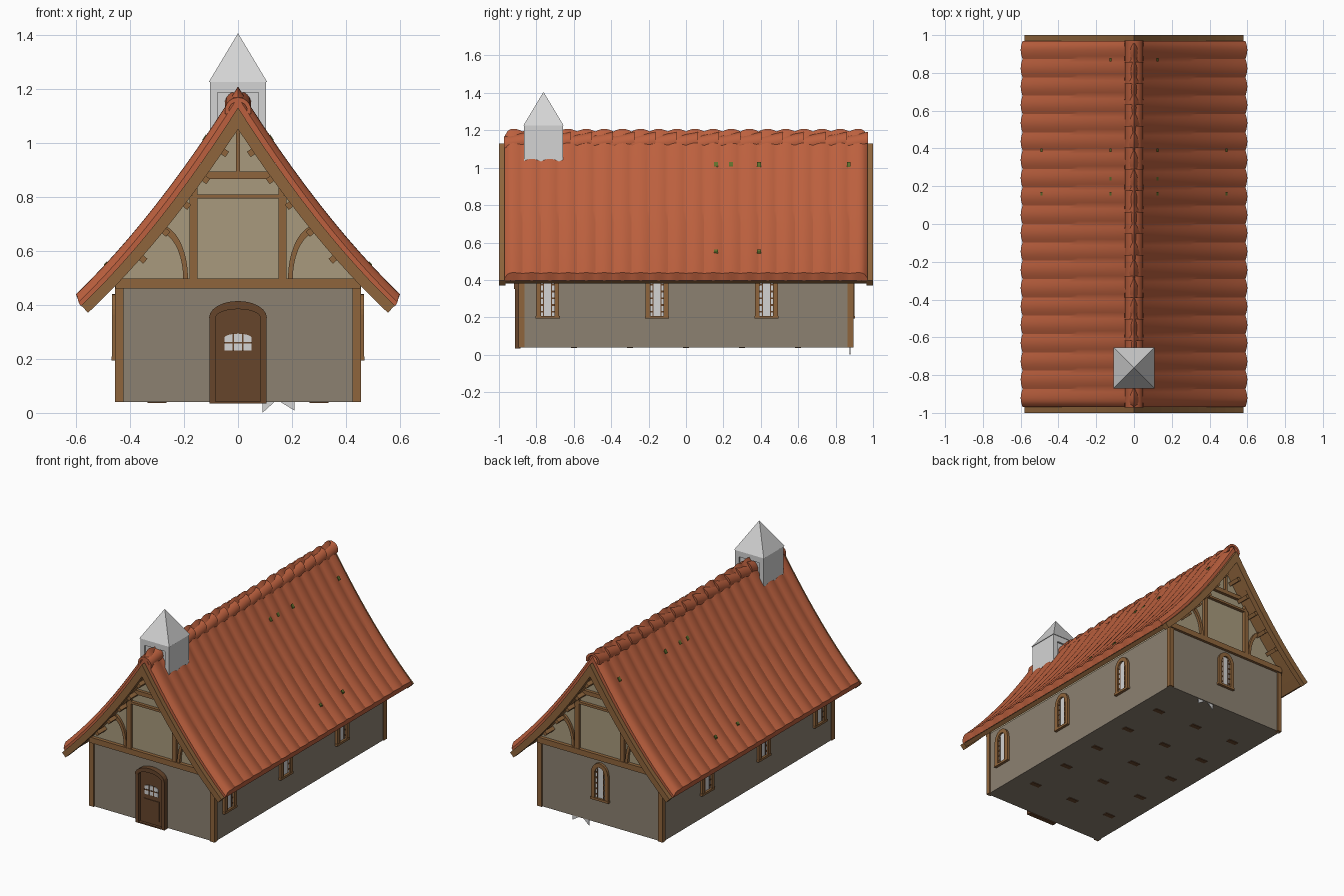
import bpy, bmesh, math
from mathutils import Matrix

if "Cube" in bpy.data.objects:
    bpy.data.objects.remove(bpy.data.objects["Cube"])

def mat(name, r, g, b):
    m = bpy.data.materials.new(name)
    m.diffuse_color = [((c / 255 + 0.055) / 1.055) ** 2.4 for c in (r, g, b)] + [1]
    m.use_nodes = True
    m.node_tree.nodes["Principled BSDF"].inputs["Base Color"].default_value = m.diffuse_color
    return m

WOOD = mat("timber", 143, 101, 60)
DARK = mat("dark_door_wood", 102, 69, 43)
WALL = mat("stone_wall", 140, 129, 113)
GABLE = mat("gable_plaster", 168, 154, 125)
TILE = mat("roof_tile", 188, 96, 62)
PALE = mat("pale_grey", 212, 212, 212)
MOSS = mat("moss", 96, 112, 45)

def loft(name, rings, m, smooth=False):
    """Skin a list of equal closed rings and cap both ends."""
    bm = bmesh.new()
    vs = [[bm.verts.new(p) for p in r] for r in rings]
    n = len(rings[0])
    for a, b in zip(vs, vs[1:]):
        for i in range(n):
            bm.faces.new((a[i], a[(i + 1) % n], b[(i + 1) % n], b[i]))
    bm.faces.new(vs[0])
    bm.faces.new(vs[-1])
    bmesh.ops.recalc_face_normals(bm, faces=bm.faces)
    me = bpy.data.meshes.new(name)
    bm.to_mesh(me)
    bm.free()
    me.materials.append(m)
    ob = bpy.data.objects.new(name, me)
    bpy.context.collection.objects.link(ob)
    if smooth:
        bpy.ops.object.select_all(action='DESELECT')
        ob.select_set(True)
        bpy.context.view_layer.objects.active = ob
        bpy.ops.object.shade_smooth_by_angle(angle=math.radians(30))
    return ob

def prism(name, pts, axis, a, b, m):
    """Extrude a 2D profile along x or y from a to b."""
    f = (lambda u, v, d: (u, d, v)) if axis == 'y' else (lambda u, v, d: (d, u, v))
    return loft(name, [[f(u, v, d) for u, v in pts] for d in (a, b)], m)

def box(name, x0, x1, y0, y1, z0, z1, m):
    return prism(name, [(x0, z0), (x1, z0), (x1, z1), (x0, z1)], 'y', y0, y1, m)

def arch(w, z0, zs, rise, c=0, n=12):
    """Arched outline, from bottom left over the top to bottom right."""
    top = [(c - w * math.cos(math.pi * i / n), zs + rise * math.sin(math.pi * i / n)) for i in range(n + 1)]
    return [(c - w, z0)] + top + [(c + w, z0)]

# Curved roof lines: inner timber edge, timber/tile joint, outer tile surface
def z_in(x): return 1.05 - 1.52 * abs(x) + 0.532 * x * x
def z_mid(x): return 1.13 - 1.57 * abs(x) + 0.53 * x * x
def z_out(x): return 1.20 - 1.60 * abs(x) + 0.53 * x * x

def line(f, xe, dz=0, n=12):
    return [(xe * i / n, f(xe * i / n) + dz) for i in range(-n, n + 1)]

# Walls and gable body
box("walls", -0.45, 0.45, -0.885, 0.885, 0.04, 0.47, WALL)
prism("gable", [(-0.44, 0.462)] + line(z_in, 0.44, 0.01) + [(0.44, 0.462)], 'y', -0.88, 0.88, GABLE)

# Roof timber deck and bargeboards
prism("roof_deck", line(z_mid, 0.58, -0.002) + line(z_in, 0.557, 0.012)[::-1], 'y', -0.968, 0.968, WOOD)
for s in (-1, 1):
    prism("bargeboard", line(z_mid, 0.58) + line(z_in, 0.555)[::-1], 'y', s * 0.965, s * 1.0, WOOD)

# Tiled roof covering: barrel waves along the length, rounded at the ends
rings, waves, per = [], 20, 6
for j in range(waves * per + 1):
    y = -0.97 + 1.94 * j / (waves * per)
    w = abs(math.sin(math.pi * j / per))
    drop = 0.025 * max(0, (abs(y) - 0.94) / 0.03) ** 2
    top = line(z_out, 0.59 + 0.01 * w, 0.014 * w - 0.006 - drop)
    rings.append([(x, y, z) for x, z in top + line(z_mid, 0.582)[::-1]])
loft("roof_tiles", rings, TILE, True)

# Ridge tiles: overlapping tilted half pipes
for k in range(17):
    y0 = -0.972 + k * 0.1135
    ring = []
    for y, zc in ((y0, 1.118), (y0 + 0.128, 1.143)):
        arc = [math.radians(-15 + 210 * i / 14) for i in range(15)]
        ring.append([(0.049 * math.cos(a), y, zc + 0.049 * math.sin(a)) for a in arc] +
                    [(0.034 * math.cos(a), y, zc + 0.034 * math.sin(a)) for a in arc[::-1]])
    loft("ridge_tile", ring, TILE, True)

# Moss flecks on both slopes
for s in (-1, 1):
    for y, x in ((0.16, 0.125), (0.24, 0.125), (0.39, 0.125), (0.87, 0.125), (0.16, 0.49), (0.39, 0.49)):
        pts = [(s * (x + d), z_out(x + d) + o) for d, o in ((-.006, .004), (.006, .004), (.006, .013), (-.006, .013))]
        prism("moss_fleck", pts, 'y', y - 0.01, y + 0.01, MOSS)

# Purlins under the slopes
for s in (-1, 1):
    for x in (0.05, 0.12, 0.19, 0.268, 0.352):
        a = math.atan(1.52 - 1.064 * x) + math.pi / 4
        pts = [(s * (x + 0.017 * math.cos(a + k * math.pi / 2)),
                z_in(x) - 0.012 - 0.017 * math.sin(a + k * math.pi / 2)) for k in range(4)]
        prism("purlin", pts, 'y', -0.965, 0.965, WOOD)

# Timber framing, the same on front and back
for s in (-1, 1):
    ya, yb = s * 0.87, s * 0.9
    box("tie_beam", -0.453, 0.453, ya, s * 0.903, 0.46, 0.497, WOOD)
    box("lower_collar", -0.15, 0.15, ya, yb, 0.793, 0.808, WOOD)
    box("upper_collar", -0.125, 0.125, ya, yb, 0.865, 0.893, WOOD)
    box("king_post", -0.007, 0.007, ya, yb, 0.893, 1.06, WOOD)
    for t in (-1, 1):
        box("corner_post", t * 0.424, t * 0.456, s * 0.863, s * 0.895, 0.04, 0.47, WOOD)
        box("queen_post", t * 0.15, t * 0.18, ya, yb, 0.497, 0.80, WOOD)
        prism("queen_post_head", [(t * 0.15, 0.79), (t * 0.18, 0.79), (t * 0.175, 0.8), (t * 0.15, 0.835)],
              'y', ya, yb, WOOD)
        arc = [math.radians(75 * i / 8) for i in range(9)]
        pts = [(t * (0.293 - r * math.cos(a)), 0.497 + 1.85 * r * math.sin(a)) for r in (0.108,) for a in arc]
        pts += [(t * (0.293 - r * math.cos(a)), 0.497 + 1.9 * r * math.sin(a)) for r in (0.09,) for a in arc[::-1]]
        prism("curved_brace", pts, 'y', ya, s * 0.897, WOOD)

# Front door
F = -0.885
prism("door_leaf", arch(0.085, 0.04, 0.352, 0.032), 'y', F, -0.897, DARK)
prism("door_frame", arch(0.105, 0.04, 0.352, 0.06) + arch(0.083, 0.04, 0.352, 0.032)[::-1], 'y', F, -0.915, DARK)
prism("door_hood", arch(0.107, 0.345, 0.352, 0.062)[1:-1] + arch(0.085, 0.345, 0.352, 0.034)[1:-1][::-1],
      'y', F, -0.92, DARK)
prism("door_window", arch(0.05, 0.23, 0.278, 0.015), 'y', F, -0.901, PALE)
for x in (-0.017, 0.017):
    box("door_muntin", x - 0.003, x + 0.003, F, -0.904, 0.23, 0.294, DARK)
box("door_muntin", -0.05, 0.05, F, -0.904, 0.257, 0.263, DARK)
box("door_panel", -0.055, 0.055, F, -0.901, 0.07, 0.2, DARK)
box("door_sill", -0.105, 0.105, F, -0.915, 0.034, 0.042, DARK)

# Arched windows: three per long side, one at the back
def window(axis, c, d, s):
    prism("window_glass", arch(0.04, 0.2, 0.365, 0.05, c), axis, s * (d - 0.01), s * (d + 0.004), PALE)
    prism("window_frame", arch(0.062, 0.195, 0.365, 0.075, c) + arch(0.036, 0.195, 0.365, 0.048, c)[::-1],
          axis, s * (d - 0.01), s * (d + 0.016), WOOD)
    bar = lambda n, u0, u1, z0, z1, e, m: prism(n, [(u0, z0), (u1, z0), (u1, z1), (u0, z1)], axis,
                                                s * (d - 0.01), s * (d + e), m)
    bar("window_sill", c - 0.065, c + 0.065, 0.193, 0.208, 0.018, WOOD)
    for t in (-1, 1):
        bar("window_lead", c + t * 0.019, c + t * 0.024, 0.205, 0.4, 0.007, DARK)
        for k in range(5):
            z = 0.225 + k * 0.036
            bar("window_tie", c + t * 0.022, c + t * 0.037, z, z + 0.01, 0.007, DARK)

for s in (-1, 1):
    for y in (-0.74, -0.155, 0.43):
        window('x', y, 0.45, s)
window('y', 0, 0.885, 1)

# Floor plates on the underside
for x in (-0.3, 0, 0.3):
    for y in (-0.6, -0.3, 0, 0.3, 0.6):
        box("floor_plate", x - 0.035, x + 0.035, y - 0.016, y + 0.016, 0.036, 0.041, DARK)

# Pale shards below the back wall
prism("pale_shard", [(0.09, 0.045), (0.09, 0.0), (0.14, 0.045)], 'y', 0.875, 0.879, PALE)
prism("pale_shard", [(0.15, 0.045), (0.21, 0.008), (0.21, 0.045)], 'y', 0.875, 0.879, PALE)

# Bell turret: toothed side walls, open-framed ends with recessed panels, pyramid cap
Y, H = -0.762, 0.104
teeth = [(-H + 2 * H * i / 6, 1.035 if i % 2 else 1.002) for i in range(7)]
panel = [(-H, 1.228)] + teeth + [(H, 1.228)]
for s in (-1, 1):
    prism("turret_side", [(Y + u, v) for u, v in panel], 'x', s * (H - 0.012), s * H, PALE)
    frame = [(-H, 1.005), (-H, 1.228), (H, 1.228), (H, 1.005),
             (0.075, 1.03), (0.075, 1.185), (-0.075, 1.185), (-0.075, 1.03)]
    prism("turret_frame", frame, 'y', Y + s * (H - 0.012), Y + s * H, PALE)
    prism("turret_panel", [(u * 0.9, v) for u, v in panel], 'y', Y + s * (H - 0.03), Y + s * (H - 0.02), PALE)
bm = bmesh.new()
bmesh.ops.create_cone(bm, cap_ends=True, segments=4, radius1=0.108 * math.sqrt(2), radius2=0, depth=0.18,
                      matrix=Matrix.Translation((0, Y, 1.315)) @ Matrix.Rotation(math.pi / 4, 4, 'Z'))
me = bpy.data.meshes.new("turret_cap")
bm.to_mesh(me)
bm.free()
me.materials.append(PALE)
bpy.context.collection.objects.link(bpy.data.objects.new("turret_cap", me))
